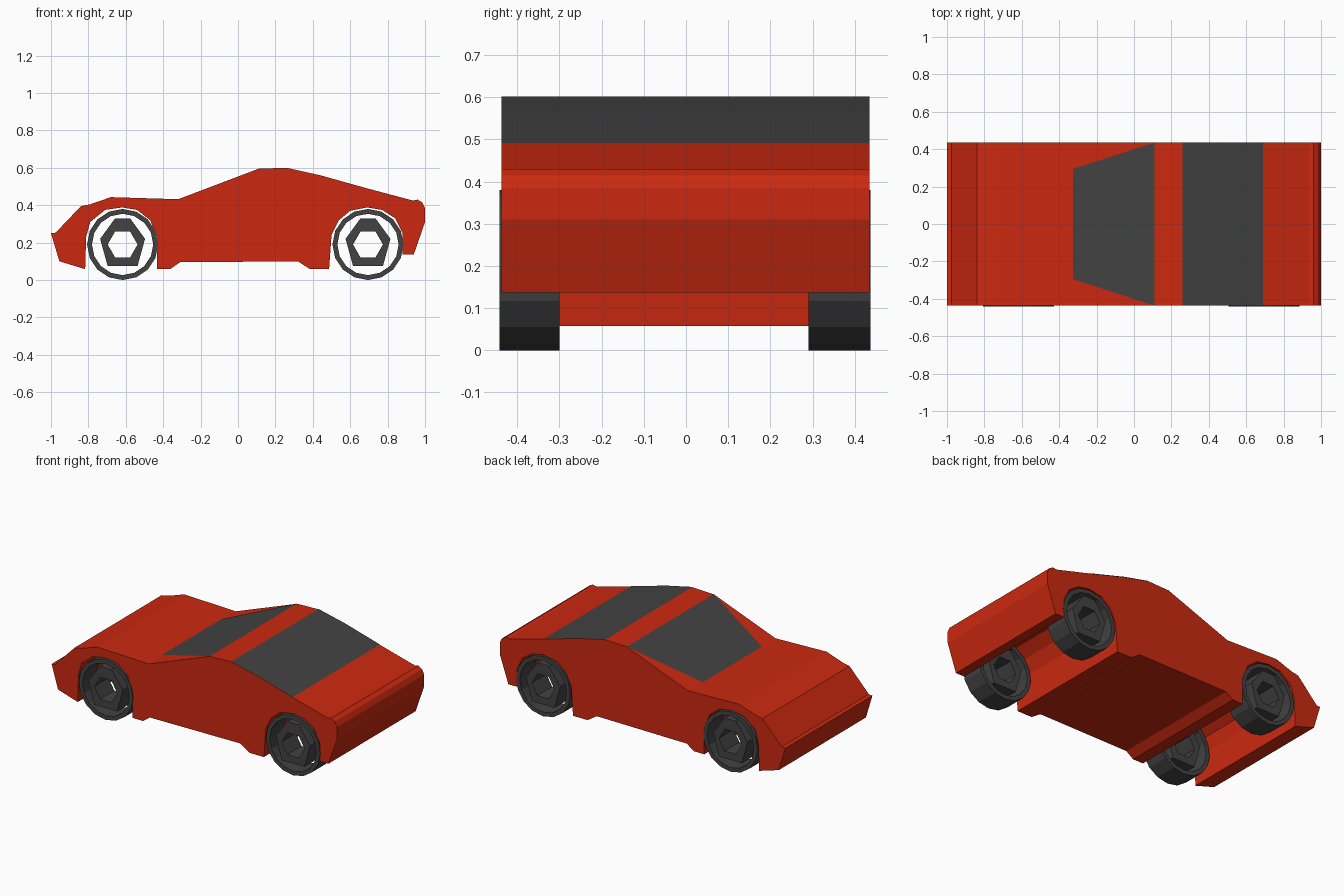
import bpy, bmesh
from math import cos, sin, pi

if "Cube" in bpy.data.objects:
    bpy.data.objects.remove(bpy.data.objects["Cube"])

Y0, Y1 = -0.437, 0.435


def material(name, rgb):
    m = bpy.data.materials.new(name)
    m.diffuse_color = (*rgb, 1)
    m.use_nodes = True
    m.node_tree.nodes["Principled BSDF"].inputs["Base Color"].default_value = m.diffuse_color
    return m


RED = material("red_paint", (0.6, 0.022, 0.005))
DARK = material("dark_grey", (0.055, 0.055, 0.055))


def finish(bm, name, mat):
    bmesh.ops.recalc_face_normals(bm, faces=bm.faces)
    me = bpy.data.meshes.new(name)
    bm.to_mesh(me)
    bm.free()
    me.materials.append(mat)
    ob = bpy.data.objects.new(name, me)
    bpy.context.collection.objects.link(ob)
    return ob


def extrude_profile(name, profile, y0, y1, mat):
    bm = bmesh.new()
    face = bm.faces.new([bm.verts.new((x, y0, z)) for x, z in profile])
    ext = bmesh.ops.extrude_face_region(bm, geom=[face])["geom"]
    moved = [v for v in ext if isinstance(v, bmesh.types.BMVert)]
    bmesh.ops.translate(bm, verts=moved, vec=(0, y1 - y0, 0))
    bmesh.ops.triangulate(bm, faces=[f for f in bm.faces if len(f.verts) > 4])
    return finish(bm, name, mat)


def tube(name, outer, inner, cx, cz, y0, y1, mat):
    """Open ring between two outlines with equal point counts."""
    bm = bmesh.new()
    loops = [[bm.verts.new((cx + x, y, cz + z)) for x, z in pts]
             for pts, y in ((outer, y0), (outer, y1), (inner, y1), (inner, y0))]
    n = len(outer)
    for k in range(4):
        a, b = loops[k], loops[(k + 1) % 4]
        for i in range(n):
            j = (i + 1) % n
            bm.faces.new((a[i], a[j], b[j], b[i]))
    return finish(bm, name, mat)


def sheet(name, rows, mat):
    """Glass panel: rows of (x, z, y_min, y_max), lifted just off the body."""
    bm = bmesh.new()
    edges = [(bm.verts.new((x, a, z + 0.002)), bm.verts.new((x, b, z + 0.002)))
             for x, z, a, b in rows]
    for (a, b), (c, d) in zip(edges, edges[1:]):
        bm.faces.new((a, c, d, b))
    ob = finish(bm, name, mat)
    if ob.data.polygons[0].normal.z < 0:
        ob.data.flip_normals()
    return ob


def circle(r, n, start=0.0):
    return [(r * cos(start + 2 * pi * i / n), r * sin(start + 2 * pi * i / n))
            for i in range(n)]


# Body: side outline with open wheel arches, run across the full width
body = [
    (-1, 0.25), (-0.975, 0.253), (-0.84, 0.395), (-0.79, 0.405), (-0.68, 0.443),
    (-0.32, 0.432), (0.11, 0.595), (0.26, 0.60), (0.44, 0.56), (0.69, 0.49),
    (0.935, 0.425), (0.96, 0.43), (0.985, 0.415), (1, 0.385), (1, 0.31), (0.94, 0.137),
    (0.88, 0.137), (0.88, 0.25), (0.84, 0.33), (0.77, 0.375), (0.69, 0.388),
    (0.60, 0.37), (0.54, 0.32), (0.50, 0.24), (0.487, 0.058),
    (0.385, 0.058), (0.32, 0.10), (-0.31, 0.095), (-0.36, 0.06), (-0.432, 0.06),
    (-0.432, 0.23), (-0.47, 0.32), (-0.54, 0.375), (-0.62, 0.388), (-0.71, 0.375),
    (-0.79, 0.31), (-0.812, 0.23), (-0.817, 0.058), (-0.955, 0.10),
]
extrude_profile("car_body", body, Y0, Y1, RED)

# Glass
sheet("windshield", [(-0.325, 0.432, -0.295, 0.295), (0.11, 0.595, Y0, Y1)], DARK)
sheet("rear_window", [(0.26, 0.60, Y0, Y1), (0.44, 0.56, Y0, Y1),
                      (0.69, 0.49, Y0, Y1)], DARK)

# Wheels: thin open tyre with a five-cornered hub ring inside
hub = [(-0.04, 0.14), (-0.12, 0.03), (-0.08, -0.115),
       (0.08, -0.115), (0.12, 0.03), (0.04, 0.14)]
for end, cx in (("front", -0.617), ("rear", 0.695)):
    for side, ya, yb in (("right", -0.442, -0.30), ("left", 0.29, 0.437)):
        tube(f"{end}_{side}_tyre", circle(0.19, 16, pi / 2), circle(0.164, 16, pi / 2),
             cx, 0.19, ya, yb, DARK)
        tube(f"{end}_{side}_hub", hub, circle(0.08, 6, pi * 2 / 3),
             cx, 0.19, ya, yb, DARK)
